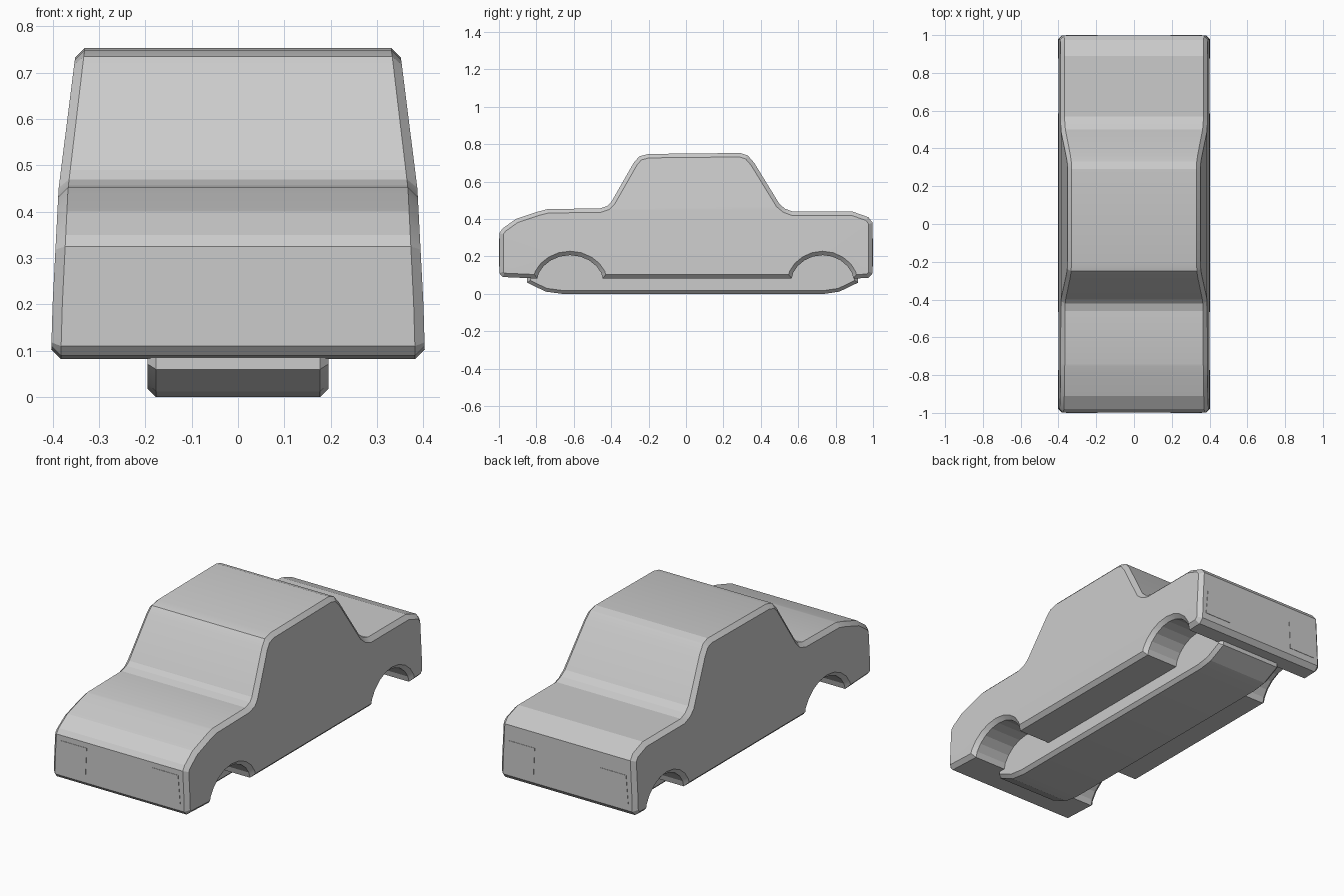
import bpy
import bmesh
import math

cube = bpy.data.objects.get("Cube")
if cube:
    bpy.data.objects.remove(cube, do_unlink=True)

grey = bpy.data.materials.new("light_grey")
grey.use_nodes = True
grey.diffuse_color = (0.6, 0.6, 0.6, 1)
grey.node_tree.nodes["Principled BSDF"].inputs["Base Color"].default_value = (0.6, 0.6, 0.6, 1)


def finish(name, bm, smooth=None):
    bmesh.ops.recalc_face_normals(bm, faces=bm.faces[:])
    mesh = bpy.data.meshes.new(name)
    bm.to_mesh(mesh)
    bm.free()
    mesh.materials.append(grey)
    obj = bpy.data.objects.new(name, mesh)
    bpy.context.collection.objects.link(obj)
    if smooth:
        bpy.ops.object.select_all(action="DESELECT")
        obj.select_set(True)
        bpy.context.view_layer.objects.active = obj
        bpy.ops.object.shade_smooth_by_angle(angle=math.radians(smooth))
    return obj


def chamfered_slab(profile, half_width, edge):
    """Side profile (y, z) spanned across x, with a chamfer around both sides."""
    bm = bmesh.new()
    rings = [[bm.verts.new((s * (half_width - edge), y, z)) for y, z in profile] for s in (-1, 1)]
    sides = [bm.faces.new(r) for r in rings]
    n = len(profile)
    for i in range(n):
        j = (i + 1) % n
        bm.faces.new((rings[0][i], rings[0][j], rings[1][j], rings[1][i]))
    bmesh.ops.recalc_face_normals(bm, faces=bm.faces[:])
    bmesh.ops.inset_individual(bm, faces=sides, thickness=edge, use_even_offset=True)
    for f in sides:
        for v in f.verts:
            v.co.x = math.copysign(half_width, v.co.x)
    return bm


def arch(center, radius, base, rise, steps=10):
    """Wheel arch points, running from rear to front."""
    return [(center + radius * math.cos(math.pi * i / steps),
             base + rise * math.sin(math.pi * i / steps) ** 1.2) for i in range(steps + 1)]


# Body shell: bonnet, cabin, boot and wheel arches in one profile
body_profile = [
    (-0.98, 0.09), (-0.998, 0.11), (-0.998, 0.325), (-0.98, 0.35), (-0.91, 0.4),
    (-0.79, 0.44), (-0.74, 0.453), (-0.46, 0.457), (-0.42, 0.47), (-0.4, 0.49),
    (-0.28, 0.7), (-0.25, 0.735), (-0.2, 0.748), (0.29, 0.753), (0.33, 0.74),
    (0.365, 0.7), (0.5, 0.48), (0.53, 0.455), (0.57, 0.44), (0.89, 0.44),
    (0.975, 0.41), (0.998, 0.38), (0.998, 0.11), (0.975, 0.085)]
body_profile += arch(0.73, 0.165, 0.082, 0.125) + arch(-0.62, 0.175, 0.082, 0.125)
body = chamfered_slab(body_profile, 0.4, 0.021)

# Lean the sides inward towards the roof
for height in (0.2, 0.45):
    bmesh.ops.bisect_plane(body, geom=body.verts[:] + body.edges[:] + body.faces[:],
                           plane_co=(0, 0, height), plane_no=(0, 0, 1))
leans = [(0.0, 0.406), (0.2, 0.4), (0.45, 0.387), (0.76, 0.348)]
for v in body.verts:
    for (z0, w0), (z1, w1) in zip(leans, leans[1:]):
        if z0 <= v.co.z <= z1:
            width = w0 + (w1 - w0) * (v.co.z - z0) / (z1 - z0)
            v.co.x *= width / 0.4
            break
finish("body_shell", body, 15)

# Chassis tub under the body, closing the inner side of the arches
chassis_profile = [
    (-0.85, 0.25), (-0.85, 0.06), (-0.75, 0.012), (-0.66, 0.0),
    (0.74, 0.0), (0.82, 0.012), (0.92, 0.06), (0.92, 0.25)]
finish("chassis", chamfered_slab(chassis_profile, 0.195, 0.018), 15)

# Lamp plates on both ends
for end, y in (("front", -1), ("rear", 1)):
    for side, s in (("left", 1), ("right", -1)):
        bm = bmesh.new()
        outline = [(0.193, 0.297), (0.346, 0.297), (0.359, 0.146), (0.2, 0.146)]
        face = bm.faces.new([bm.verts.new((s * x, y, z)) for x, z in outline])
        extruded = bmesh.ops.extrude_face_region(bm, geom=[face])["geom"]
        for v in extruded:
            if isinstance(v, bmesh.types.BMVert):
                v.co.y -= math.copysign(0.006, y)
        finish(f"{end}_lamp_{side}", bm)
